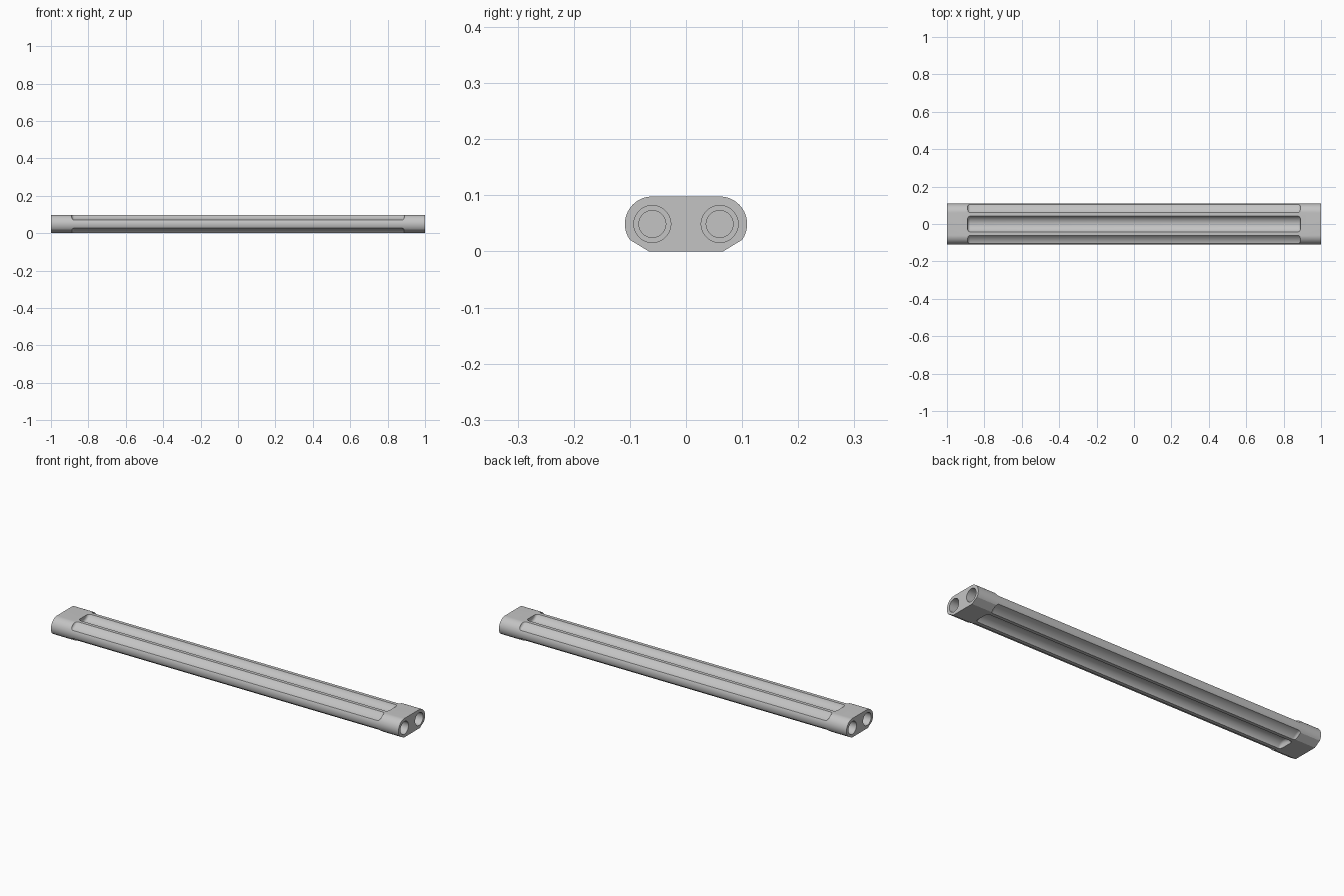
import bpy, bmesh, math
from mathutils import Matrix

cube = bpy.data.objects.get("Cube")
if cube:
    bpy.data.objects.remove(cube, do_unlink=True)

BORE_Y, MID_Z, R = 0.06, 0.049, 0.049

grey = bpy.data.materials.new("satin grey")
grey.use_nodes = True
grey.diffuse_color = (0.55, 0.55, 0.55, 1)
grey.node_tree.nodes["Principled BSDF"].inputs["Base Color"].default_value = (0.55, 0.55, 0.55, 1)


def add_object(name, bm):
    bmesh.ops.recalc_face_normals(bm, faces=bm.faces)
    mesh = bpy.data.meshes.new(name)
    bm.to_mesh(mesh)
    bm.free()
    mesh.materials.append(grey)
    obj = bpy.data.objects.new(name, mesh)
    bpy.context.collection.objects.link(obj)
    return obj


def rod(name, x0, x1, y, z, radius, sides=64, rounding=0):
    """Cylinder along x, optionally with rounded end rims."""
    bm = bmesh.new()
    place = Matrix.Translation(((x0 + x1) / 2, y, z)) @ Matrix.Rotation(math.pi / 2, 4, "Y")
    bmesh.ops.create_cone(bm, cap_ends=True, segments=sides, radius1=radius,
                          radius2=radius, depth=x1 - x0, matrix=place)
    if rounding:
        rims = [e for e in bm.edges if abs(e.verts[0].co.x - e.verts[1].co.x) < 1e-5]
        bmesh.ops.bevel(bm, geom=rims, offset=rounding, segments=5,
                        profile=0.5, affect="EDGES")
    obj = add_object(name, bm)
    obj.hide_render = True
    return obj


# Bar: round-sided profile with a flat, chamfered underside, extruded along x
half = []
for i in range(25):
    a = math.radians(90 - 125 * i / 24)
    half.append((BORE_Y + R * math.cos(a), MID_Z + R * math.sin(a)))
half.append((0.066, 0))
outline = half + [(-y, z) for y, z in reversed(half)]
bm = bmesh.new()
face = bm.faces.new([bm.verts.new((-1, y, z)) for y, z in outline])
ext = bmesh.ops.extrude_face_region(bm, geom=[face])
bmesh.ops.translate(bm, vec=(2, 0, 0),
                    verts=[v for v in ext["geom"] if isinstance(v, bmesh.types.BMVert)])
bar = add_object("double_bar", bm)

# Long scooped channels, above and below: one central, two along the shoulders
cutters = []
for s in (1, -1):
    cutters.append(rod("centre_channel_cutter", -0.89, 0.89, 0, MID_Z + s * 0.067,
                       0.046, rounding=0.015))
    for side in (1, -1):
        cutters.append(rod("shoulder_channel_cutter", -0.89, 0.89, side * 0.117,
                           MID_Z + s * 0.09, 0.07, sides=96, rounding=0.015))

# Stepped blind sockets in both ends
for side in (1, -1):
    for end in (1, -1):
        for radius, depth in ((0.033, 0.08), (0.024, 0.1)):
            x0, x1 = sorted((end * (1 - depth), end * 1.02))
            cutters.append(rod("socket_cutter", x0, x1, side * BORE_Y, MID_Z, radius, sides=48))

bpy.context.view_layer.objects.active = bar
for c in cutters:
    mod = bar.modifiers.new("cut", "BOOLEAN")
    mod.operation = "DIFFERENCE"
    mod.solver = "EXACT"
    mod.object = c
    bpy.ops.object.modifier_apply(modifier=mod.name)
for c in cutters:
    bpy.data.objects.remove(c, do_unlink=True)

# Smooth curved walls, crisp edges
bpy.ops.object.select_all(action="DESELECT")
bar.select_set(True)
bpy.ops.object.shade_smooth_by_angle(angle=math.radians(25))
